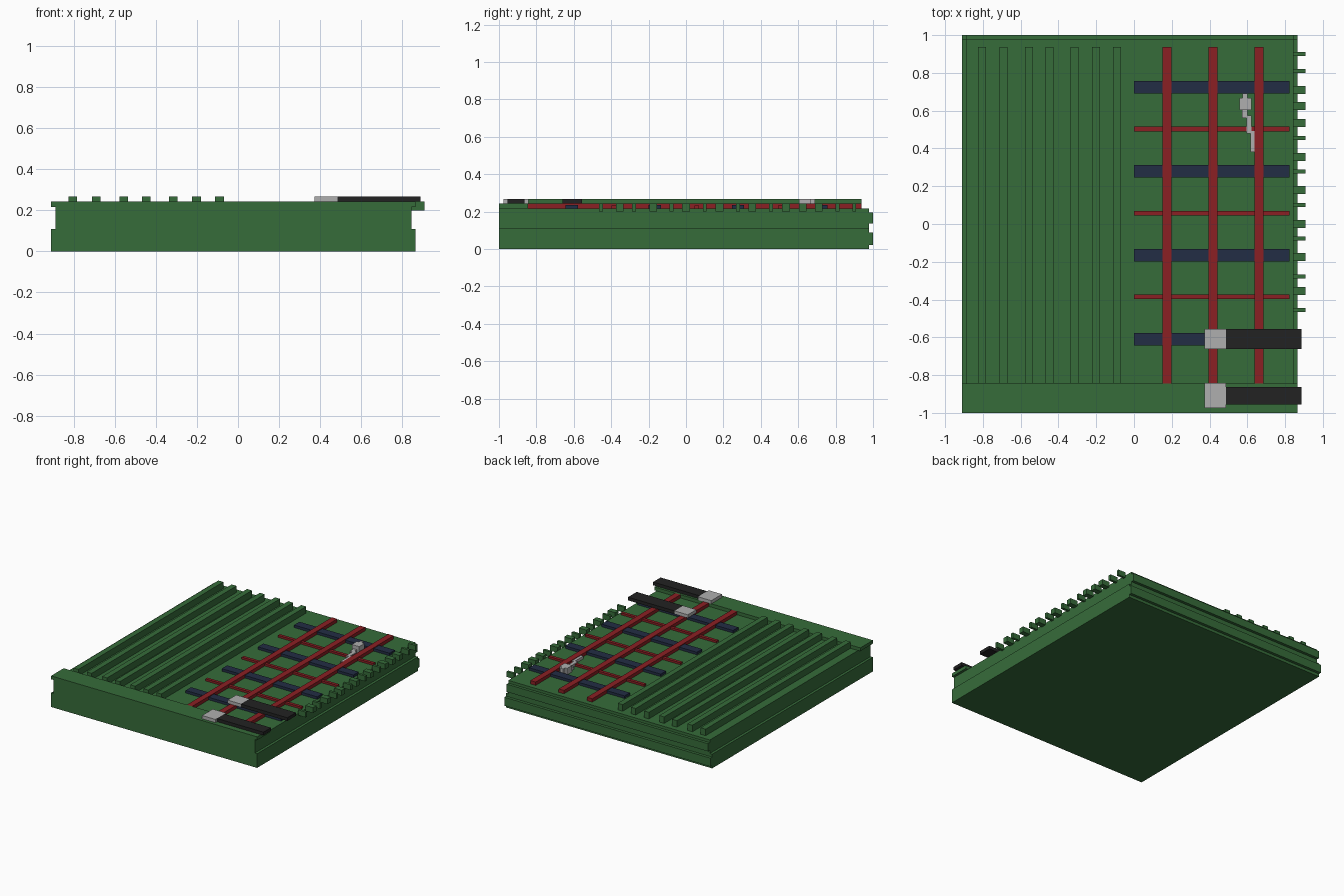
import bpy, bmesh

if "Cube" in bpy.data.objects:
    bpy.data.objects.remove(bpy.data.objects["Cube"])


def material(name, rgb):
    m = bpy.data.materials.new(name)
    m.diffuse_color = (*rgb, 1)
    m.use_nodes = True
    m.node_tree.nodes["Principled BSDF"].inputs["Base Color"].default_value = m.diffuse_color
    return m


GREEN = material("green", (0.037, 0.150, 0.042))
RED = material("dark red", (0.258, 0.014, 0.017))
NAVY = material("navy", (0.016, 0.026, 0.058))
BLACK = material("black", (0.016, 0.016, 0.016))
GREY = material("light grey", (0.43, 0.43, 0.43))


def make(name, mat, bm):
    bmesh.ops.recalc_face_normals(bm, faces=bm.faces)
    me = bpy.data.meshes.new(name)
    bm.to_mesh(me)
    bm.free()
    me.materials.append(mat)
    ob = bpy.data.objects.new(name, me)
    bpy.context.collection.objects.link(ob)
    return ob


def box(name, mat, x0, x1, y0, y1, z0, z1):
    bm = bmesh.new()
    bmesh.ops.create_cube(bm, size=1)
    for v in bm.verts:
        v.co = (x1 if v.co.x > 0 else x0, y1 if v.co.y > 0 else y0, z1 if v.co.z > 0 else z0)
    return make(name, mat, bm)


def layer(name, x0, x1, z0, z1, b0, b1):
    """Flat layer with a raised bead along its back edge, extruded in x."""
    prof = [(-1, z0), (0.978, z0), (0.978, b0), (1, b0), (1, b1), (0.978, b1), (0.978, z1), (-1, z1)]
    bm = bmesh.new()
    face = bm.faces.new([bm.verts.new((x0, y, z)) for y, z in prof])
    ext = bmesh.ops.extrude_face_region(bm, geom=[face])["geom"]
    bmesh.ops.translate(bm, vec=(x1 - x0, 0, 0), verts=[g for g in ext if isinstance(g, bmesh.types.BMVert)])
    return make(name, GREEN, bm)


TOP = 0.216

# two folded layers and the raised front band
layer("lower_layer", -0.91, 0.865, 0, 0.11, 0.022, 0.088)
layer("upper_layer", -0.89, 0.845, 0.11, TOP, 0.135, 0.195)
box("front_band", GREEN, -0.91, 0.865, -1, -0.845, TOP, 0.242)

# raised ribs on the left half
for x in (-0.804, -0.69, -0.557, -0.447, -0.315, -0.202, -0.09):
    box("rib", GREEN, x - 0.021, x + 0.021, -0.845, 0.937, TOP, 0.267)

# plaid stripes on the right half
for i in range(4):
    y = 0.723 - 0.4447 * i
    box("navy_stripe", NAVY, 0, 0.822, y - 0.033, y + 0.033, TOP, 0.236)
for y in (0.503, 0.058, -0.386):
    box("thin_red_stripe", RED, 0, 0.822, y - 0.012, y + 0.012, TOP, 0.232)
for x in (0.175, 0.418, 0.662):
    box("long_red_stripe", RED, x - 0.023, x + 0.023, -0.845, 0.937, TOP, 0.242)

# fringe on the right edge: (y, is wide)
fringe = [(0.90, 0), (0.81, 0), (0.71, 1), (0.624, 1), (0.534, 1), (0.455, 0), (0.354, 1), (0.278, 0),
          (0.18, 1), (0.10, 0), (0, 1), (-0.077, 0), (-0.175, 1), (-0.278, 0), (-0.354, 1), (-0.455, 0)]
for y, wide in fringe:
    h = 0.021 if wide else 0.010
    box("fringe", GREEN, 0.843, 0.908, y - h, y + h, 0.2, 0.242)

# two straps with metal ends
for y, strap_half, clip_half in ((-0.608, 0.053, 0.053), (-0.909, 0.046, 0.066)):
    box("strap", BLACK, 0.488, 0.888, y - strap_half, y + strap_half, 0.242, 0.267)
    box("strap_clip", GREY, 0.373, 0.488, y - clip_half, y + clip_half, 0.242, 0.267)

# small pendant and its stepped chain
box("pendant", GREY, 0.558, 0.622, 0.603, 0.667, TOP, 0.267)
box("pendant_tip", GREY, 0.575, 0.6, 0.667, 0.69, TOP, 0.267)
for x, y0, y1 in ((0.587, 0.56, 0.603), (0.609, 0.48, 0.575), (0.632, 0.38, 0.492)):
    box("chain_link", GREY, x - 0.014, x + 0.014, y0, y1, TOP, 0.238)
